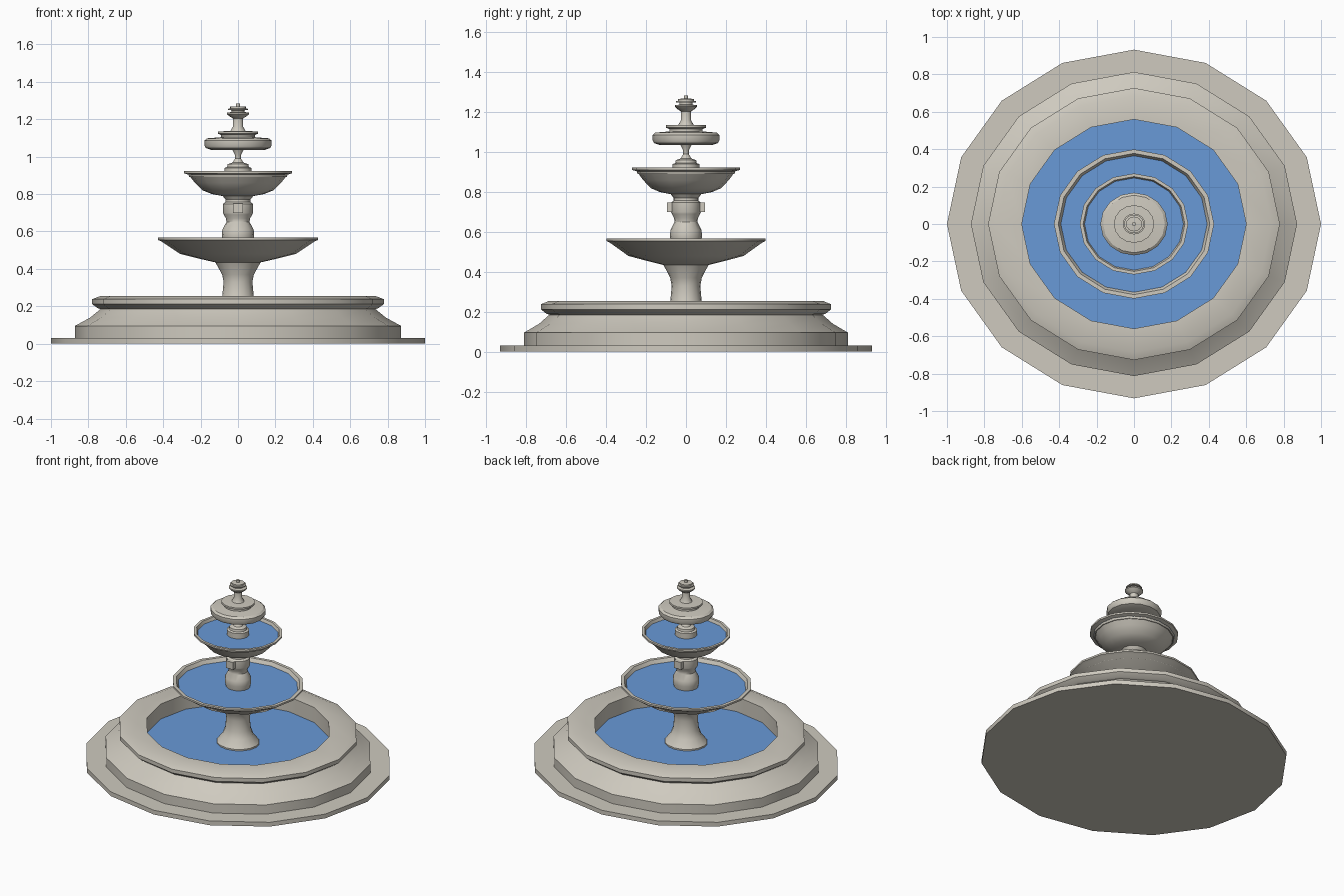
import bpy, math

SIDES = 16
YS = 0.932  # the fountain is slightly flattened front to back

def material(name, rgb):
    m = bpy.data.materials.new(name)
    m.diffuse_color = (*rgb, 1)
    return m

stone = material("stone", (0.62, 0.59, 0.52))
water = material("water", (0.14, 0.32, 0.68))

def add_mesh(name, verts, faces, mat, smooth=True):
    me = bpy.data.meshes.new(name)
    me.from_pydata(verts, [], faces)
    me.materials.append(mat)
    ob = bpy.data.objects.new(name, me)
    bpy.context.collection.objects.link(ob)
    if smooth:
        bpy.ops.object.select_all(action='DESELECT')
        ob.select_set(True)
        bpy.context.view_layer.objects.active = ob
        bpy.ops.object.shade_smooth_by_angle(angle=math.radians(32))
    return ob

def lathe(name, profile, mat=stone):
    """Turn an (r, z) profile, listed bottom to top, capping both ends."""
    n = SIDES
    verts = [(r * math.cos(2 * math.pi * i / n), YS * r * math.sin(2 * math.pi * i / n), z)
             for r, z in profile for i in range(n)]
    faces = [(k * n + i, k * n + (i + 1) % n, (k + 1) * n + (i + 1) % n, (k + 1) * n + i)
             for k in range(len(profile) - 1) for i in range(n)]
    faces.append(tuple(reversed(range(n))))
    faces.append(tuple(range((len(profile) - 1) * n, len(profile) * n)))
    return add_mesh(name, verts, faces, mat)

def pool(name, r, z):
    """Flat water surface."""
    verts = [(r * math.cos(2 * math.pi * i / SIDES), YS * r * math.sin(2 * math.pi * i / SIDES), z)
             for i in range(SIDES)]
    return add_mesh(name, verts, [tuple(range(SIDES))], water, False)

# ground slab and large basin
lathe("ground_slab", [(1, 0), (1, 0.03), (0.86, 0.03)])
lathe("basin", [(0.872, 0.03), (0.872, 0.095), (0.79, 0.14), (0.735, 0.185),
                (0.75, 0.19), (0.78, 0.212), (0.78, 0.238), (0.735, 0.255),
                (0.6, 0.255), (0.6, 0.12)])
pool("basin_water", 0.6, 0.15)

# pedestal and lower bowl
lathe("pedestal", [(0.14, 0.125), (0.14, 0.16), (0.1, 0.21), (0.084, 0.255), (0.077, 0.33),
                   (0.085, 0.37), (0.122, 0.437)])
lathe("lower_bowl", [(0.122, 0.435), (0.21, 0.455), (0.31, 0.48), (0.41, 0.547),
                     (0.428, 0.555), (0.428, 0.567), (0.405, 0.567), (0.385, 0.53)])
pool("lower_bowl_water", 0.392, 0.542)

# middle column with a square boss on front and back
lathe("middle_column", [(0.075, 0.53), (0.086, 0.575), (0.084, 0.61), (0.062, 0.65),
                        (0.064, 0.67), (0.076, 0.69), (0.08, 0.7), (0.08, 0.748),
                        (0.066, 0.757), (0.066, 0.77), (0.084, 0.792)])
for side, label in ((-1, "front"), (1, "back")):
    bpy.ops.mesh.primitive_cube_add(size=1, location=(0, side * 0.08, 0.724))
    ob = bpy.context.object
    ob.name = label + "_boss"
    ob.scale = (0.055, 0.03, 0.05)
    ob.data.materials.append(stone)

# upper bowl
lathe("upper_bowl", [(0.084, 0.79), (0.14, 0.8), (0.19, 0.82), (0.23, 0.86), (0.265, 0.904),
                     (0.29, 0.911), (0.29, 0.923), (0.272, 0.923), (0.26, 0.89)])
pool("upper_bowl_water", 0.266, 0.903)

# upper column
lathe("upper_column", [(0.072, 0.89), (0.072, 0.94), (0.058, 0.945), (0.055, 0.96),
                       (0.03, 0.968), (0.015, 0.99), (0.016, 1.01), (0.032, 1.04)])

# closed top bowl with its lid
lathe("top_bowl", [(0.03, 1.035), (0.14, 1.035), (0.172, 1.046), (0.18, 1.06),
                   (0.18, 1.086), (0.165, 1.098), (0.09, 1.104), (0.09, 1.116),
                   (0.108, 1.123), (0.108, 1.135), (0.042, 1.137)])

# finial
lathe("finial", [(0.042, 1.135), (0.028, 1.16), (0.028, 1.205), (0.045, 1.215),
                 (0.06, 1.228), (0.06, 1.236), (0.036, 1.238), (0.036, 1.248),
                 (0.053, 1.25), (0.053, 1.256), (0.042, 1.257), (0.042, 1.267),
                 (0.01, 1.269), (0.01, 1.285)])
